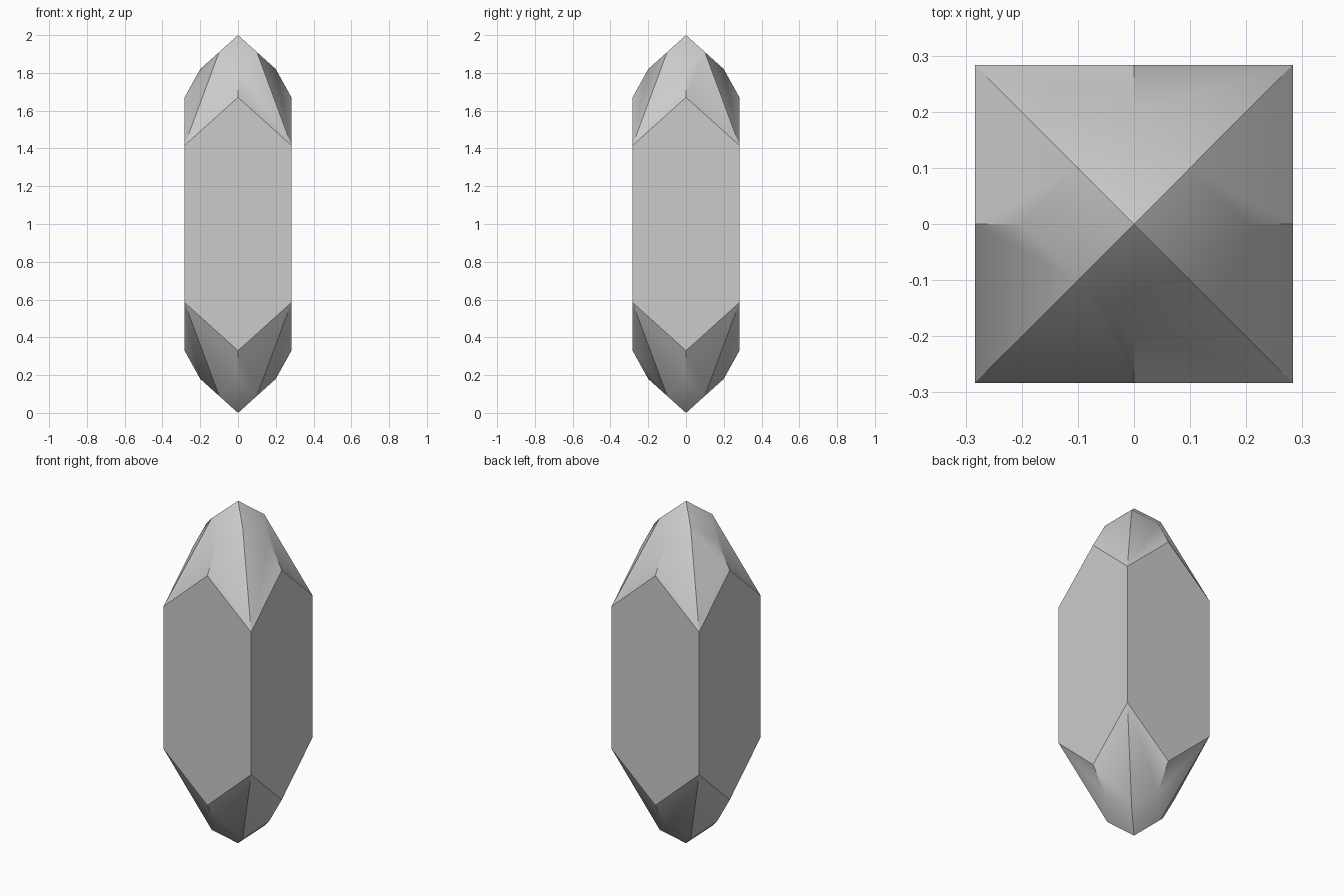
import bpy
import bmesh
import math
from mathutils import Vector

if "Cube" in bpy.data.objects:
    bpy.data.objects.remove(bpy.data.objects["Cube"], do_unlink=True)

HALF_WIDTH = 0.283   # half the side of the square prism
SLOPE = 0.9          # fall of the tip facets
TIP_REACH = 0.2      # how far the tip facets run from the axis


def make_material(name, colour):
    mat = bpy.data.materials.new(name)
    mat.use_nodes = True
    mat.diffuse_color = colour
    mat.node_tree.nodes["Principled BSDF"].inputs["Base Color"].default_value = colour
    return mat


def cut_facet(bm, point, normal):
    """Slice away everything outside the plane and cap the cut."""
    geom = bm.verts[:] + bm.edges[:] + bm.faces[:]
    cut = bmesh.ops.bisect_plane(bm, geom=geom, dist=1e-6, plane_co=point,
                                 plane_no=normal, clear_outer=True)
    edges = [e for e in cut["geom_cut"]
             if isinstance(e, bmesh.types.BMEdge) and e.is_boundary]
    if edges:
        bmesh.ops.contextual_create(bm, geom=edges)


# Square prism, centred on the origin while it is being cut
bm = bmesh.new()
bmesh.ops.create_cube(bm, size=2)
bmesh.ops.scale(bm, vec=(HALF_WIDTH, HALF_WIDTH, 1.1), verts=bm.verts)

shoulder_z = 1 - SLOPE * TIP_REACH
for end in (1, -1):
    # Eight steep shoulder facets
    for sx in (1, -1):
        for sy in (1, -1):
            for a, b in ((2, 1), (1, 2)):
                start = Vector((TIP_REACH * sx, 0, 0)) if a > b else Vector((0, TIP_REACH * sy, 0))
                start.z = shoulder_z * end
                cut_facet(bm, start, Vector((a * SLOPE * sx, b * SLOPE * sy, end)))
    # Four shallow kite facets meeting at the tip
    for dx, dy in ((1, 0), (-1, 0), (0, 1), (0, -1)):
        cut_facet(bm, Vector((0, 0, end)), Vector((dx * SLOPE, dy * SLOPE, end)))

bmesh.ops.remove_doubles(bm, verts=bm.verts, dist=1e-4)
bmesh.ops.recalc_face_normals(bm, faces=bm.faces)
bmesh.ops.translate(bm, vec=(0, 0, 1), verts=bm.verts)

mesh = bpy.data.meshes.new("crystal")
bm.to_mesh(mesh)
bm.free()
crystal = bpy.data.objects.new("crystal", mesh)
bpy.context.collection.objects.link(crystal)
mesh.materials.append(make_material("light_grey", (0.6, 0.6, 0.6, 1)))

# Soft blend between tip and shoulder facets, crisp edges elsewhere
bpy.ops.object.select_all(action="DESELECT")
crystal.select_set(True)
bpy.context.view_layer.objects.active = crystal
bpy.ops.object.shade_smooth_by_angle(angle=math.radians(31.5))
